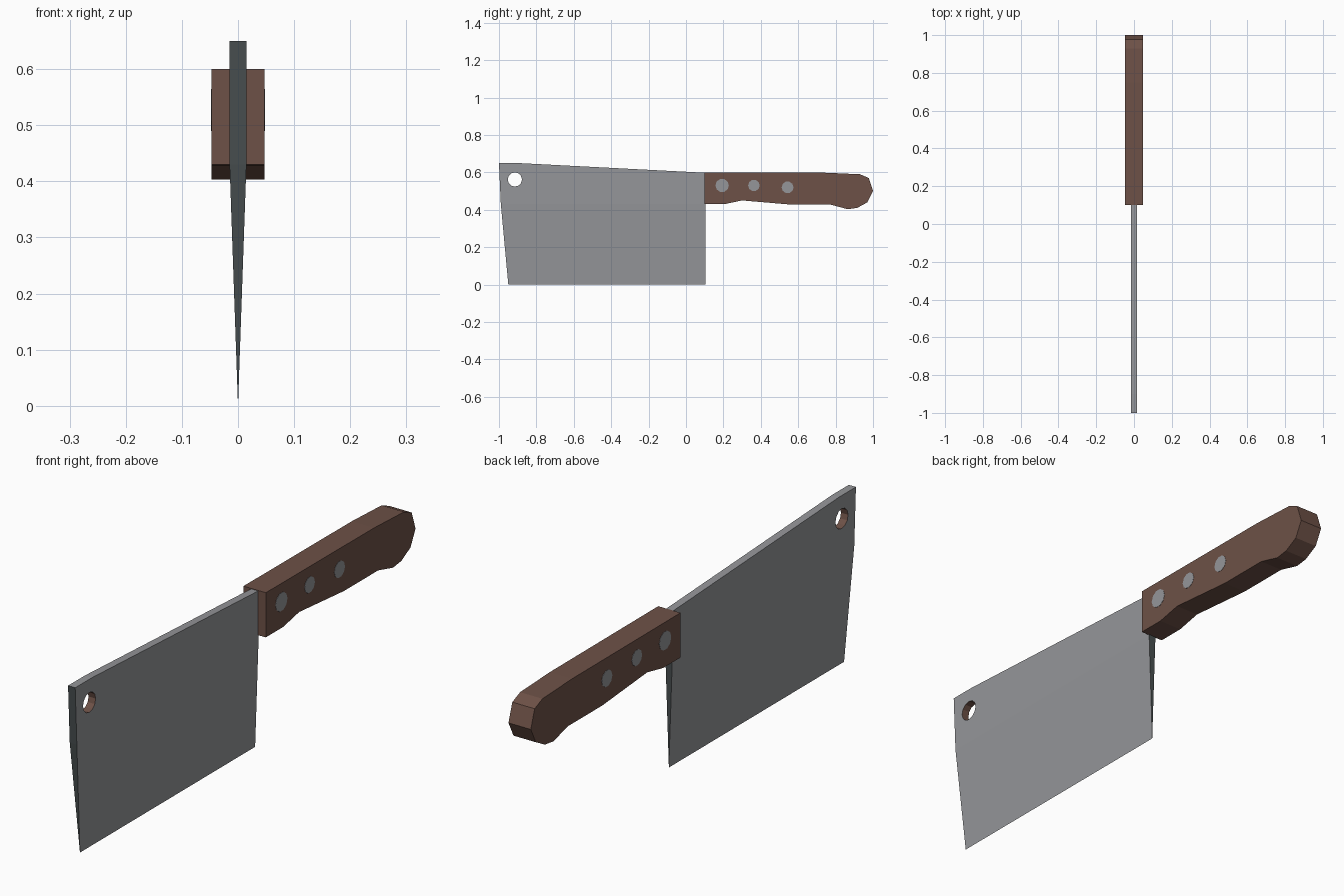
import bpy, bmesh, math
from mathutils import Matrix

if "Cube" in bpy.data.objects:
    bpy.data.objects.remove(bpy.data.objects["Cube"])


def material(name, rgb):
    m = bpy.data.materials.new(name)
    m.diffuse_color = (*rgb, 1)
    m.use_nodes = True
    m.node_tree.nodes["Principled BSDF"].inputs["Base Color"].default_value = m.diffuse_color
    return m


steel = material("light steel", (0.30, 0.305, 0.32))
dark_steel = material("dark steel", (0.065, 0.078, 0.08))
wood = material("brown wood", (0.155, 0.083, 0.063))


def finish(name, bm, mats):
    bmesh.ops.recalc_face_normals(bm, faces=bm.faces)
    me = bpy.data.meshes.new(name)
    bm.to_mesh(me)
    bm.free()
    for m in mats:
        me.materials.append(m)
    ob = bpy.data.objects.new(name, me)
    bpy.context.collection.objects.link(ob)
    return ob


def cylinder(name, y, z, r, depth, sides, mat):
    # disc lying along the x axis
    bm = bmesh.new()
    bmesh.ops.create_cone(bm, cap_ends=True, segments=sides, radius1=r, radius2=r, depth=depth,
                          matrix=Matrix.Translation((0, y, z)) @ Matrix.Rotation(math.pi / 2, 4, 'Y'))
    return finish(name, bm, [mat])


# blade: flat upper slab that tapers to a sharp edge at z = 0
T = 0.015
bm = bmesh.new()
upper = [(-0.99, 0.43), (-1, 0.65), (-0.9, 0.65), (0.103, 0.598), (0.103, 0.43)]
left = [bm.verts.new((-T, y, z)) for y, z in upper]
right = [bm.verts.new((T, y, z)) for y, z in upper]
tip = bm.verts.new((0, -0.95, 0))
heel = bm.verts.new((0, 0.103, 0))
for side in (left, right):
    bm.faces.new(side)
    bm.faces.new((side[0], side[-1], heel, tip))
for i in range(4):
    bm.faces.new((left[i], left[i + 1], right[i + 1], right[i]))
bm.faces.new((left[0], right[0], tip))
bm.faces.new((left[-1], right[-1], heel))
bmesh.ops.recalc_face_normals(bm, faces=bm.faces)
for f in bm.faces:  # narrow end faces are darker
    f.normal_update()
    f.material_index = 1 if abs(f.normal.y) > 0.7 else 0
blade = finish("blade", bm, [steel, dark_steel, wood])

# hanging hole with brown walls
cutter = cylinder("hole_cutter", -0.915, 0.562, 0.038, 0.2, 12, wood)
cutter.hide_render = True
mod = blade.modifiers.new("hole", 'BOOLEAN')
mod.object = cutter
mod.operation = 'DIFFERENCE'
mod.solver = 'EXACT'
mod.material_mode = 'TRANSFER'
bpy.context.view_layer.objects.active = blade
bpy.ops.object.modifier_apply(modifier=mod.name)
bpy.data.objects.remove(cutter)

# handle: extruded grip outline
W = 0.047
outline = [(0.1, 0.6), (0.75, 0.598), (0.93, 0.59), (0.977, 0.57), (1, 0.5), (0.97, 0.44), (0.915, 0.41),
           (0.865, 0.403), (0.775, 0.427), (0.57, 0.427), (0.3, 0.45), (0.205, 0.43), (0.1, 0.43)]
bm = bmesh.new()
face = bm.faces.new([bm.verts.new((-W, y, z)) for y, z in outline])
ext = bmesh.ops.extrude_face_region(bm, geom=[face])
bmesh.ops.translate(bm, vec=(2 * W, 0, 0), verts=[v for v in ext["geom"] if isinstance(v, bmesh.types.BMVert)])
finish("handle", bm, [wood])

# rivets through the handle, almost flush
for i, (y, z, r) in enumerate([(0.193, 0.53, 0.036), (0.363, 0.53, 0.031), (0.543, 0.52, 0.032)]):
    cylinder(f"rivet_{i + 1}", y, z, r, 2 * W + 0.002, 10, steel)
